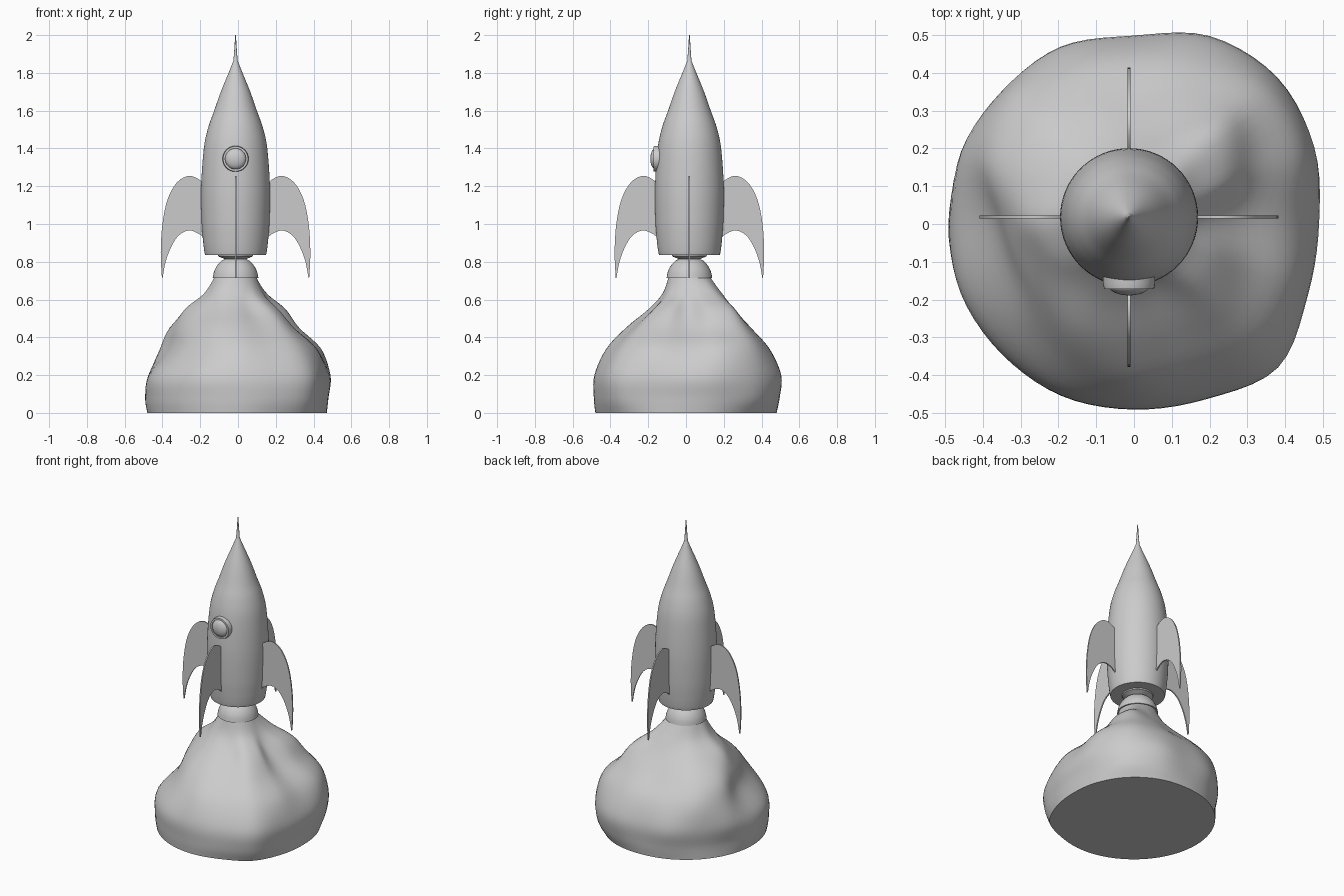
import bpy, bmesh, math
from mathutils import Matrix, Vector

cube = bpy.data.objects.get("Cube")
if cube:
    bpy.data.objects.remove(cube, do_unlink=True)

AXIS = Vector((-0.013, 0.018, 0))

grey = bpy.data.materials.new("plain grey")
grey.use_nodes = True
grey.diffuse_color = (0.6, 0.6, 0.6, 1)
grey.node_tree.nodes["Principled BSDF"].inputs["Base Color"].default_value = grey.diffuse_color


def finish(name, bm, angle=35):
    """Turn a bmesh into a smooth shaded object with sharp edges kept."""
    bmesh.ops.recalc_face_normals(bm, faces=bm.faces)
    mesh = bpy.data.meshes.new(name)
    bm.to_mesh(mesh)
    bm.free()
    mesh.materials.append(grey)
    obj = bpy.data.objects.new(name, mesh)
    bpy.context.collection.objects.link(obj)
    bpy.ops.object.select_all(action="DESELECT")
    obj.select_set(True)
    bpy.context.view_layer.objects.active = obj
    bpy.ops.object.shade_smooth_by_angle(angle=math.radians(angle))
    return obj


def spline(a, b, c, d, t):
    """Smooth blend from b to c, guided by the neighbours a and d."""
    return b + t * (c - a + t * (2*a - 5*b + 4*c - d + t * (3 * (b - c) + d - a))) / 2


def refine(points, steps, closed=False):
    """Smoothly subdivide a list of vectors."""
    n = len(points)
    pick = (lambda i: points[i % n]) if closed else (lambda i: points[min(max(i, 0), n - 1)])
    out = [spline(pick(i - 1), pick(i), pick(i + 1), pick(i + 2), s / steps)
           for i in range(n if closed else n - 1) for s in range(steps)]
    return out if closed else out + [points[-1]]


def skin(bm, rings):
    """Bridge closed rings of points and cap both ends."""
    loops = [[bm.verts.new(p) for p in ring] for ring in rings]
    n = len(loops[0])
    for low, high in zip(loops, loops[1:]):
        for i in range(n):
            j = (i + 1) % n
            bm.faces.new((low[i], low[j], high[j], high[i]))
    bm.faces.new(loops[0][::-1])
    bm.faces.new(loops[-1])


def revolve(name, profile, sides=64, matrix=Matrix.Translation(AXIS)):
    """Lathe a list of (radius, height) about z, then place it."""
    bm = bmesh.new()
    turn = [math.tau * i / sides for i in range(sides)]
    skin(bm, [[(r * math.cos(a), r * math.sin(a), z) for a in turn] for r, z in profile])
    bm.transform(matrix)
    return finish(name, bm)


# Hull with its needle tip
hull_curve = refine([Vector(p) for p in (
    (0.161, 0.835), (0.166, 0.86), (0.173, 0.92), (0.18, 1.02), (0.182, 1.2), (0.168, 1.4),
    (0.145, 1.51), (0.113, 1.6), (0.078, 1.7), (0.033, 1.81), (0.011, 1.865))], 5)
revolve("hull", hull_curve + [Vector((0.007, 1.92)), Vector((0.002, 2.0))])

# Engine neck and bell below the hull
revolve("engine_neck", [(0.095, 0.84), (0.09, 0.828), (0.065, 0.818), (0.05, 0.81), (0.05, 0.79)])
bell = refine([Vector(p) for p in (
    (0.121, 0.715), (0.113, 0.75), (0.096, 0.782), (0.07, 0.808), (0.04, 0.818))], 4)
revolve("engine_bell", [(0.1, 0.715)] + bell)

# Porthole ring and its domed glass, facing the front
facing = Matrix.Translation(AXIS + Vector((0, 0, 1.345))) @ Matrix.Rotation(math.pi / 2, 4, "X")
revolve("porthole_ring", [(0.069, 0.145), (0.069, 0.175), (0.066, 0.19), (0.055, 0.19),
                          (0.055, 0.165)], 40, facing)
glass = [(0.055 * math.cos(a), 0.18 + 0.027 * math.sin(a))
         for a in (math.radians(11 * i) for i in range(9))]
revolve("porthole_glass", [(0.055, 0.15)] + glass, 40, facing)

# Four thin swept fins
upper = refine([Vector(p) for p in (
    (0.165, 1.2), (0.185, 1.23), (0.245, 1.255), (0.31, 1.22), (0.36, 1.13),
    (0.387, 1.0), (0.396, 0.85), (0.39, 0.715))], 4)
lower = refine([Vector(p) for p in (
    (0.386, 0.715), (0.37, 0.8), (0.34, 0.88), (0.3, 0.94), (0.245, 0.966),
    (0.19, 0.945), (0.165, 0.92))], 4)
for k, side in enumerate(("left", "back", "right", "front")):
    bm = bmesh.new()
    skin(bm, [[(p.x, y, p.y) for p in upper + lower] for y in (-0.004, 0.004)])
    bm.transform(Matrix.Translation(AXIS) @ Matrix.Rotation(k * math.pi / 2, 4, "Z"))
    finish(side + "_fin", bm)

# Billowing smoke cloud: each row is the radius in hundredths at even turns from +x
heights = (0, 0.08, 0.2, 0.34, 0.45, 0.55, 0.63, 0.72)
rows = (
    (47, 48, 49, 49, 48, 48, 48, 48, 48, 48, 48, 48, 48, 48, 50, 48),
    (48, 50, 53, 52, 49, 49, 48, 48, 49, 49, 49, 49, 49, 50, 53, 49),
    (49, 52, 54, 53, 49, 50, 49, 49, 47, 48, 48, 49, 49, 50, 54, 50),
    (42, 48, 50, 46, 43, 44, 46, 44, 37, 36, 38, 41, 43, 43, 47, 45),
    (29, 36, 41, 36, 32, 34, 38, 38, 33, 31, 31, 33, 33, 32, 36, 33),
    (20, 28, 33, 26, 23, 23, 25, 26, 27, 24, 22, 22, 21, 20, 25, 24),
    (15, 18, 21, 19, 17, 16, 16, 16, 17, 16, 16, 15, 14, 14, 15, 15),
    (11, 11, 11, 11, 11, 11, 11, 11, 11, 11, 11, 11, 11, 11, 11, 11))
rings = []
for z, row in zip(heights, rows):
    centre = AXIS * (z / heights[-1])
    ring = []
    for i, r in enumerate(row):
        a = math.tau * i / len(row)
        ring.append(centre + Vector((math.cos(a), math.sin(a), 0)) * r / 100 + Vector((0, 0, z)))
    rings.append(refine(ring, 5, closed=True))
columns = [refine(list(column), 5) for column in zip(*rings)]
bm = bmesh.new()
skin(bm, list(zip(*columns)))
finish("smoke_cloud", bm, 50)
